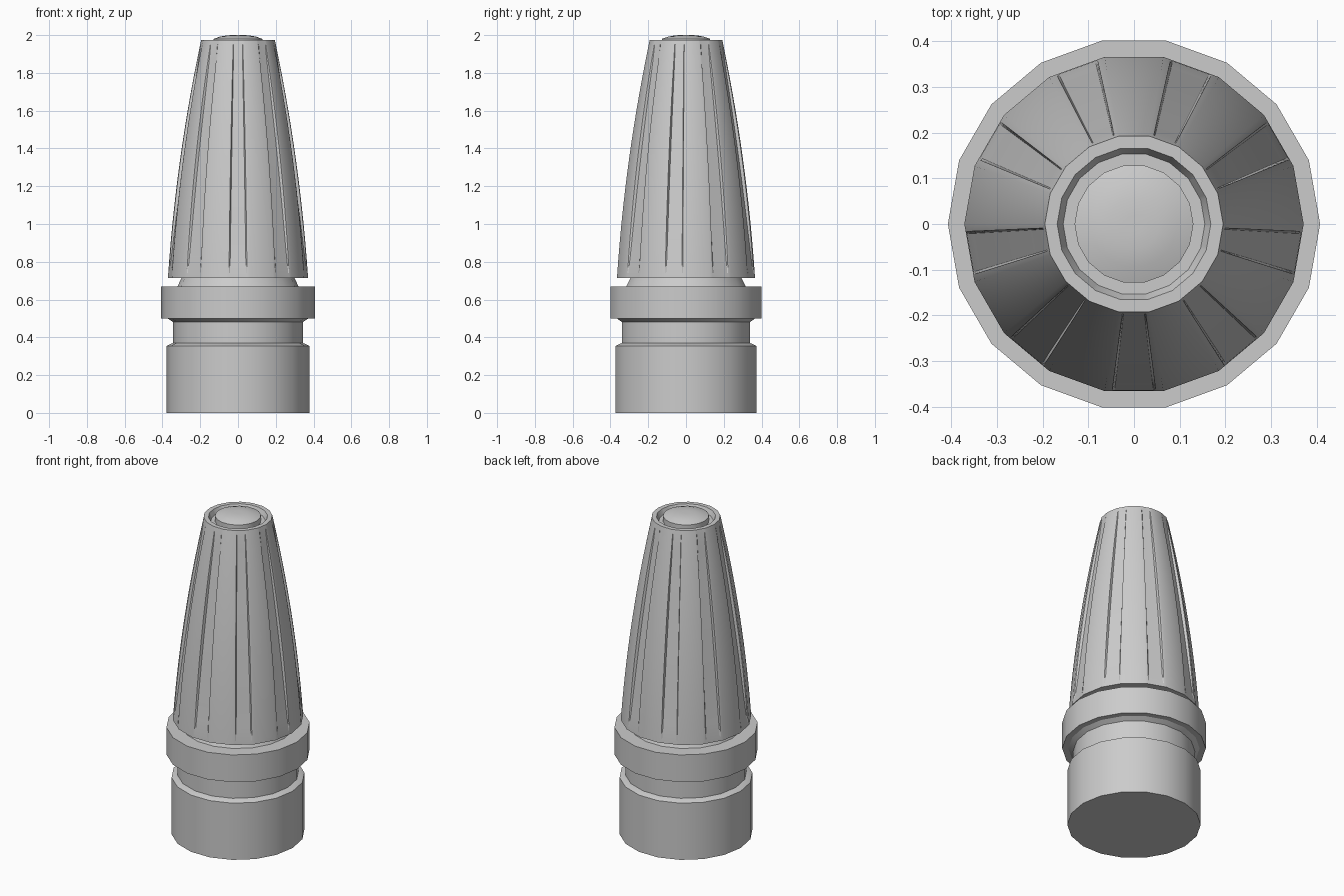
import bpy
from math import sin, cos, pi, radians

if "Cube" in bpy.data.objects:
    bpy.data.objects.remove(bpy.data.objects["Cube"])

SIDES = 18


def make_object(name, verts, faces):
    mesh = bpy.data.meshes.new(name)
    mesh.from_pydata(verts, [], faces)
    mesh.update()
    ob = bpy.data.objects.new(name, mesh)
    bpy.context.collection.objects.link(ob)
    bpy.ops.object.select_all(action='DESELECT')
    ob.select_set(True)
    bpy.context.view_layer.objects.active = ob
    bpy.ops.object.shade_smooth_by_angle(angle=radians(28))
    return ob


def skin(name, columns, rows, cap_bottom=False, cap_top=False):
    """Rows are (radius, z, groove depth); columns are (x, y, groove weight)."""
    n = len(columns)
    verts = [(x * (r - w * d), y * (r - w * d), z)
             for r, z, d in rows for x, y, w in columns]
    faces = [(j * n + i, j * n + (i + 1) % n, (j + 1) * n + (i + 1) % n, (j + 1) * n + i)
             for j in range(len(rows) - 1) for i in range(n)]
    if cap_bottom:
        faces.append(tuple(reversed(range(n))))
    if cap_top:
        faces.append(tuple(range(len(verts) - n, len(verts))))
    return make_object(name, verts, faces)


def ring(sides):
    return [(cos(2 * pi * i / sides), sin(2 * pi * i / sides), 0) for i in range(sides)]


def lathe(name, profile, sides=SIDES):
    return skin(name, ring(sides), [(r, z, 0) for r, z in profile], True, True)


# Base cup, waist, collar and neck
lathe("base", [(0.378, 0), (0.378, 0.355), (0.345, 0.37)])
lathe("waist", [(0.345, 0.36), (0.345, 0.49)])
lathe("collar", [(0.345, 0.482), (0.372, 0.5), (0.407, 0.5), (0.407, 0.67), (0.32, 0.67)])
lathe("neck", [(0.325, 0.66), (0.298, 0.716)])

# Fluted tapered body: every other side carries a shallow recessed panel
corners = ring(SIDES)
columns = []
for k in range(SIDES):
    a, b = corners[k], corners[(k + 1) % SIDES]
    columns.append(a)
    if k % 2:
        for t, w in ((0.13, 0), (0.17, 1), (0.83, 1), (0.87, 0)):
            columns.append((a[0] + (b[0] - a[0]) * t, a[1] + (b[1] - a[1]) * t, w))

Z0, Z1 = 0.715, 1.975


def body_row(z):
    u = (z - Z0) / (Z1 - Z0)
    radius = 0.371 + (0.195 - 0.371) * u + 0.092 * u * (1 - u)
    v = (z - 0.74) / (1.95 - 0.74)
    depth = 0.016 * max(0, 4 * v * (1 - v)) ** 0.7 if 0 < v < 1 else 0
    return radius, z, depth


heights = [Z0] + [0.74 + 1.21 * i / 14 for i in range(15)] + [Z1]
rows = [(0.29, Z0, 0)] + [body_row(z) for z in heights]
rows += [(0.168, Z1, 0), (0.155, 1.945, 0)]
skin("fluted_body", columns, rows, cap_top=True)

# Domed tip button sitting in the top recess
lathe("tip_button", [(0.13, 1.94), (0.13, 1.98), (0.095, 1.992), (0.055, 1.999), (0.02, 2.0)])
